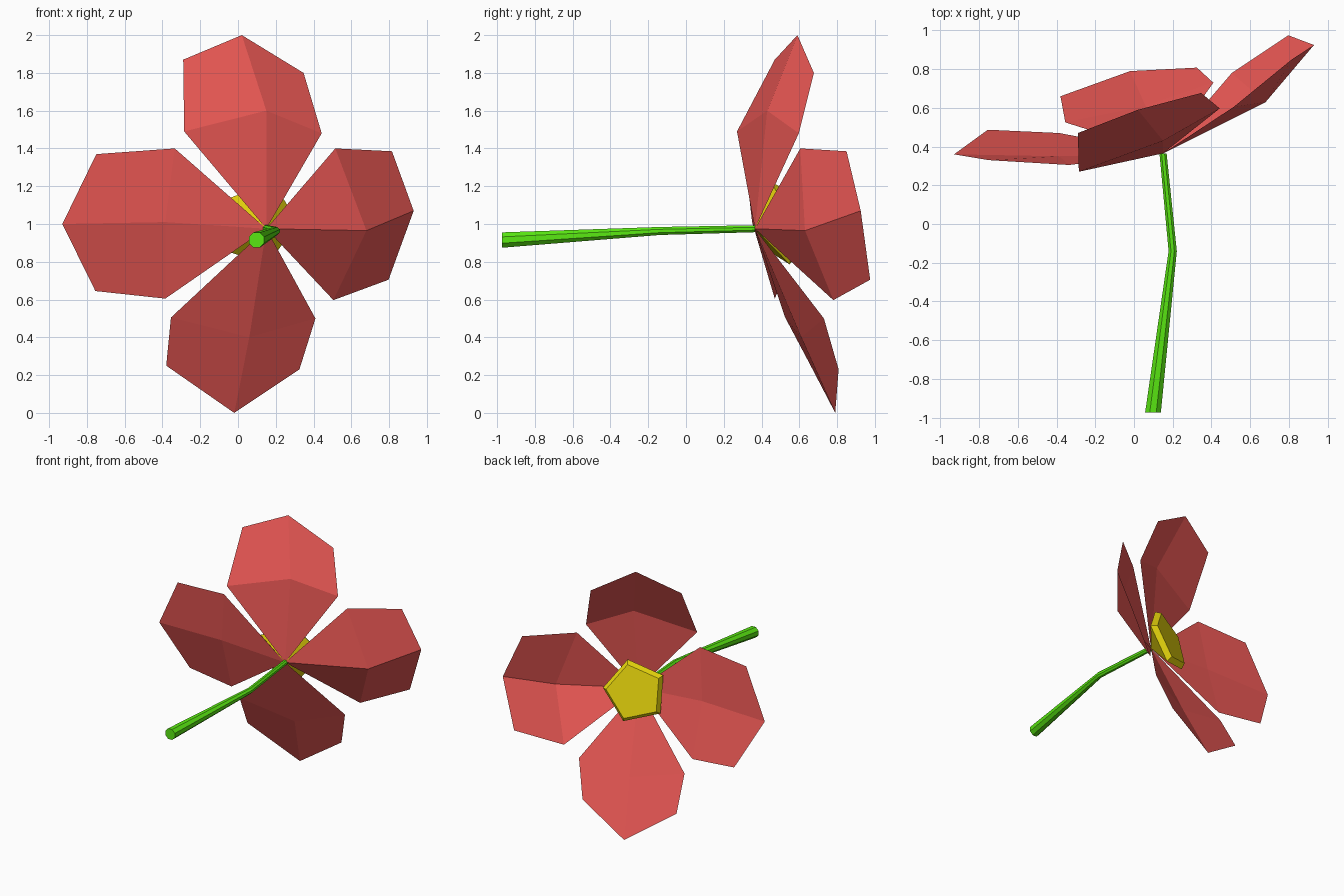
import bpy, bmesh
from math import cos, sin, radians
from mathutils import Vector

if "Cube" in bpy.data.objects:
    bpy.data.objects.remove(bpy.data.objects["Cube"])


def material(name, rgb):
    m = bpy.data.materials.new(name)
    m.diffuse_color = (*rgb, 1)
    m.use_nodes = True
    m.node_tree.nodes["Principled BSDF"].inputs["Base Color"].default_value = m.diffuse_color
    return m


RED = material("petal_red", (0.83, 0.098, 0.09))
YELLOW = material("centre_yellow", (0.84, 0.70, 0.004))
GREEN = material("stem_green", (0.10, 0.80, 0.006))
BASE = Vector((0.15, 0.365, 0.975))


def make(name, verts, faces, mat):
    me = bpy.data.meshes.new(name)
    me.from_pydata([tuple(v) for v in verts], [], faces)
    bm = bmesh.new()
    bm.from_mesh(me)
    bmesh.ops.recalc_face_normals(bm, faces=bm.faces)
    bm.to_mesh(me)
    bm.free()
    ob = bpy.data.objects.new(name, me)
    bpy.context.collection.objects.link(ob)
    me.materials.append(mat)
    return ob


def ring(centre, axis, side, radius, n, start=0):
    """Regular polygon of n points around an axis."""
    axis = Vector(axis).normalized()
    ex = Vector(side)
    ex = (ex - axis * ex.dot(axis)).normalized()
    ez = ex.cross(axis)
    return [Vector(centre) + radius * (ex * cos(a) + ez * sin(a))
            for a in (radians(start + 360 * i / n) for i in range(n))]


def bridge(a, b, n):
    return [(a + i, a + (i + 1) % n, b + (i + 1) % n, b + i) for i in range(n)]


# Petals: creased sheets; crease point, then the outline from one side over the tip
petals = {
    "top_petal": [(0.15, 0.43, 1.60), (-0.285, 0.27, 1.49), (-0.29, 0.47, 1.87),
                  (0.02, 0.59, 2.0), (0.347, 0.677, 1.80), (0.443, 0.597, 1.48)],
    "left_petal": [(-0.385, 0.35, 1.01), (-0.335, 0.305, 1.40), (-0.75, 0.33, 1.37),
                   (-0.93, 0.36, 1.0), (-0.755, 0.487, 0.645), (-0.385, 0.47, 0.605)],
    "right_petal": [(0.68, 0.63, 0.965), (0.515, 0.605, 1.40), (0.815, 0.85, 1.385),
                    (0.93, 0.925, 1.07), (0.797, 0.975, 0.705), (0.505, 0.78, 0.597)],
    "bottom_petal": [(0.06, 0.61, 0.40), (-0.355, 0.525, 0.505), (-0.38, 0.66, 0.25),
                     (-0.02, 0.79, 0.0), (0.325, 0.808, 0.23), (0.41, 0.73, 0.50)],
}
for name, pts in petals.items():
    make(name, [BASE] + pts,
         [(0, 1, 2), (1, 2, 3, 4), (1, 4, 5, 6), (0, 1, 6)], RED)

# Flower centre: five-sided cone with a bevelled cap
axis = Vector((-0.38, 0.88, 0.22)).normalized()
cone = [BASE] + ring(BASE + axis * 0.12, axis, (1, 0, 0), 0.235, 5, -4) \
    + ring(BASE + axis * 0.16, axis, (1, 0, 0), 0.205, 5, -4)
make("flower_centre", cone,
     [(0, 1 + i, 1 + (i + 1) % 5) for i in range(5)] + bridge(1, 6, 5) + [tuple(range(6, 11))],
     YELLOW)

# Stem: bent eight-sided taper
N = 8
path = [((0.098, -0.975, 0.915), 0.044), ((0.20, -0.14, 0.963), 0.023), (tuple(BASE), 0.02)]
verts = []
for centre, r in path:
    verts += ring(centre, (0, 1, 0), (1, 0, 0), r, N, 22.5)
make("stem", verts, bridge(0, N, N) + bridge(N, 2 * N, N)
     + [tuple(range(N)), tuple(range(2 * N, 3 * N))], GREEN)
